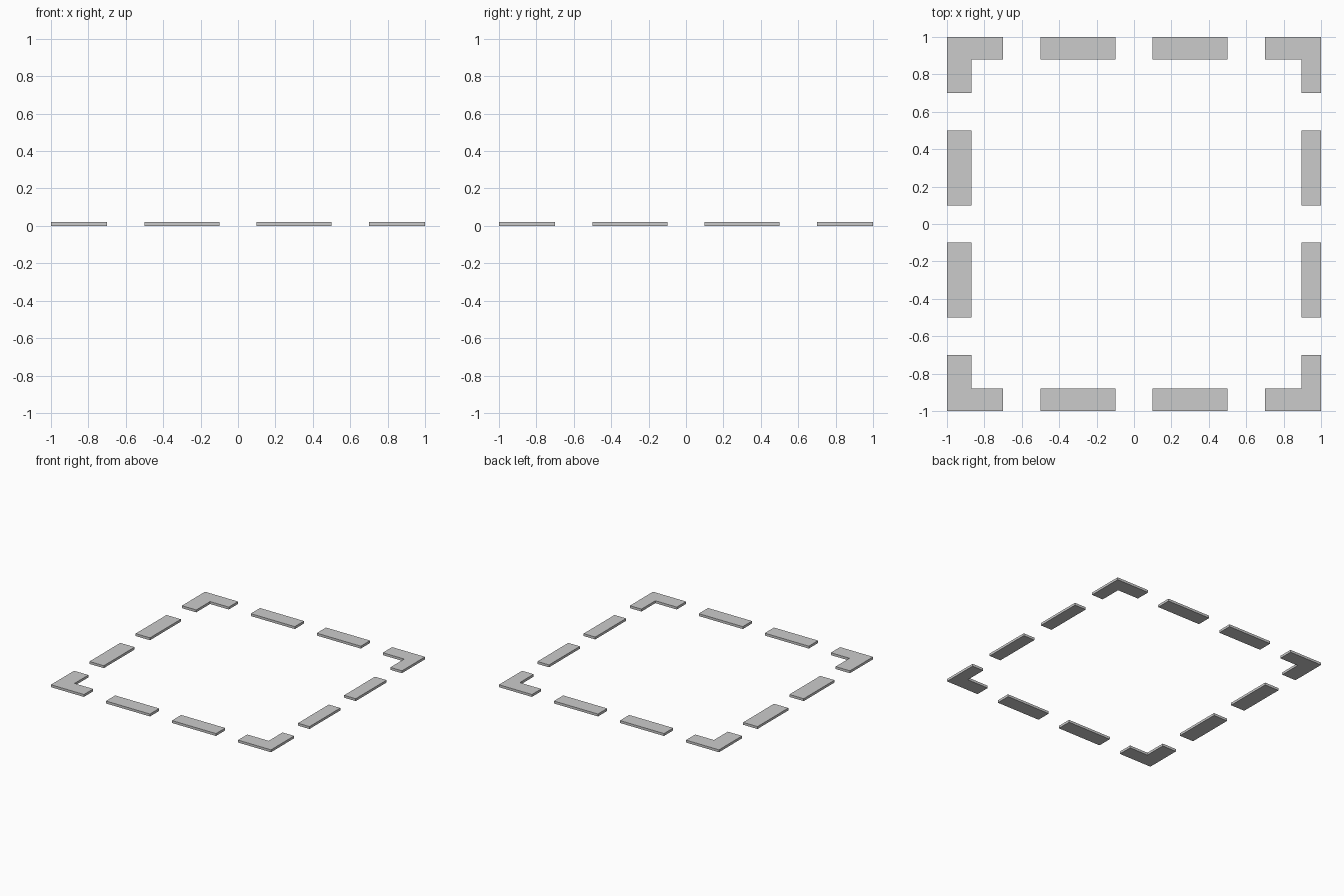
import bpy, bmesh

if "Cube" in bpy.data.objects:
    bpy.data.objects.remove(bpy.data.objects["Cube"])

HEIGHT = 0.02
LEFT_W, RIGHT_W, END_W = 0.13, 0.105, 0.12   # band widths of the dashed border
CORNER = 0.3                                 # corner arm length
DASH = (0.1, 0.5)                            # dash start and end along each side


def slab(name, outline):
    """Extrude a flat outline upward from z = 0."""
    bm = bmesh.new()
    face = bm.faces.new([bm.verts.new((x, y, 0)) for x, y in outline])
    top = bmesh.ops.extrude_face_region(bm, geom=[face])["geom"]
    bmesh.ops.translate(bm, vec=(0, 0, HEIGHT),
                        verts=[v for v in top if isinstance(v, bmesh.types.BMVert)])
    bmesh.ops.recalc_face_normals(bm, faces=bm.faces[:])
    mesh = bpy.data.meshes.new(name)
    bm.to_mesh(mesh)
    bm.free()
    obj = bpy.data.objects.new(name, mesh)
    bpy.context.collection.objects.link(obj)


a, b = DASH
c = 1 - CORNER
for sx, side, w in ((-1, "left", LEFT_W), (1, "right", RIGHT_W)):
    for sy, end in ((-1, "front"), (1, "back")):
        # L-shaped corner
        ell = [(1, 1), (c, 1), (c, 1 - END_W), (1 - w, 1 - END_W), (1 - w, c), (1, c)]
        slab(f"corner_{end}_{side}", [(x * sx, y * sy) for x, y in ell])
        # Dash on the left or right side
        dash = [(1 - w, a), (1, a), (1, b), (1 - w, b)]
        slab(f"{side}_dash_{end}", [(x * sx, y * sy) for x, y in dash])
        # Dash on the front or back side
        dash = [(a, 1 - END_W), (b, 1 - END_W), (b, 1), (a, 1)]
        slab(f"{end}_dash_{side}", [(x * sx, y * sy) for x, y in dash])
